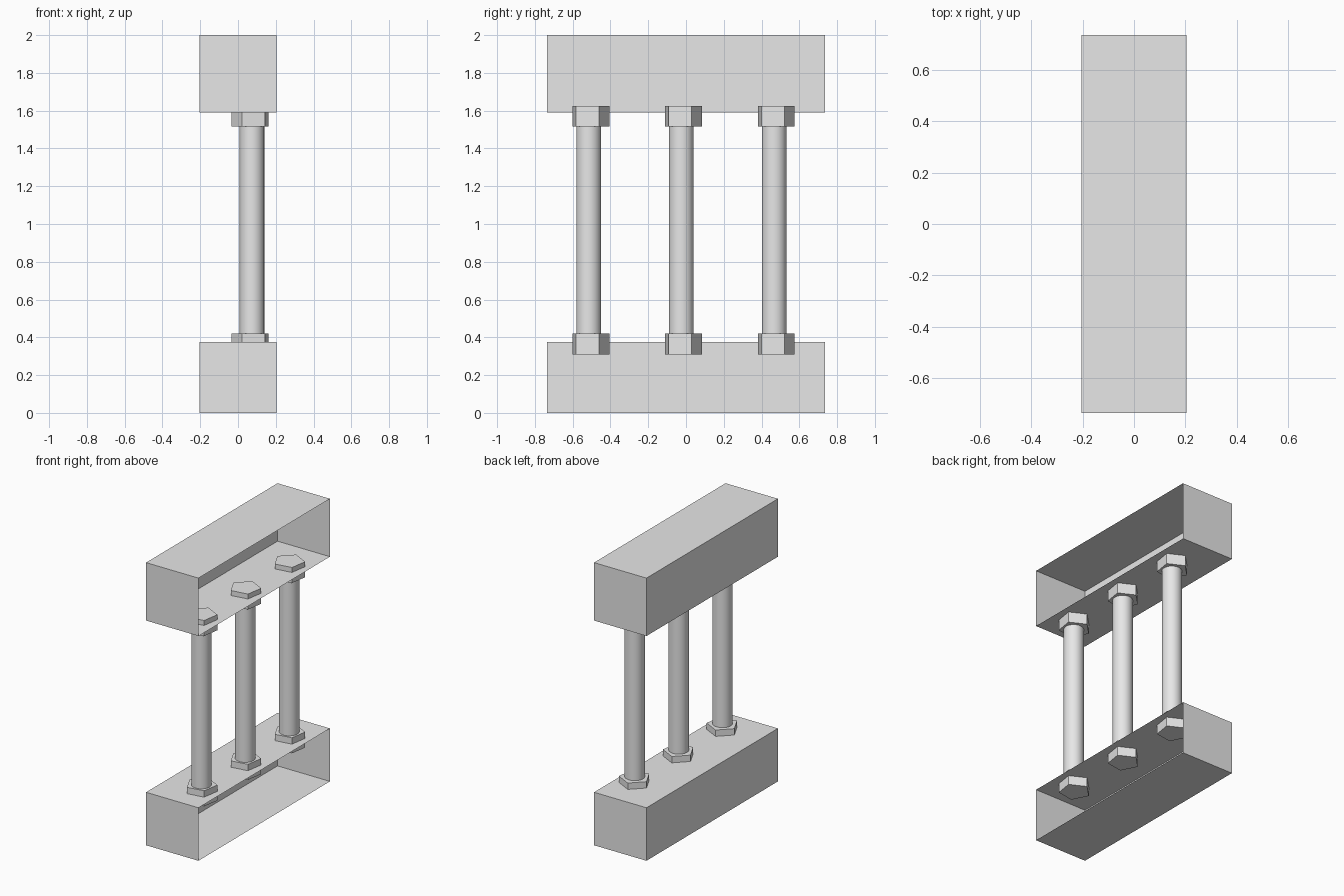
import bpy, bmesh
from math import radians

cube = bpy.data.objects.get("Cube")
if cube:
    bpy.data.objects.remove(cube, do_unlink=True)

grey = bpy.data.materials.new("plain_grey")
grey.use_nodes = True
grey.diffuse_color = (0.8, 0.8, 0.8, 1)
grey.node_tree.nodes["Principled BSDF"].inputs["Base Color"].default_value = (0.8, 0.8, 0.8, 1)

WIDTH, LENGTH = 0.41, 1.47
ROD_X, ROD_R = 0.074, 0.065
NUT_R, NUT_H = 0.104, 0.11


def open_box(name, z0, z1):
    """Thin sheet box with its +x side left open."""
    bpy.ops.mesh.primitive_cube_add(size=1, location=(0, 0, (z0 + z1) / 2))
    ob = bpy.context.object
    ob.name = name
    ob.scale = (WIDTH, LENGTH, z1 - z0)
    bpy.ops.object.transform_apply(location=False, rotation=False, scale=True)
    bm = bmesh.new()
    bm.from_mesh(ob.data)
    bm.normal_update()
    bmesh.ops.delete(bm, geom=[f for f in bm.faces if f.normal.x > 0.9], context='FACES_ONLY')
    bm.to_mesh(ob.data)
    bm.free()
    ob.data.materials.append(grey)


def prism(name, sides, radius, x, y, z0, z1, turn=0):
    """Upright capped prism; turn is the angle of its rotation about z."""
    bpy.ops.mesh.primitive_cylinder_add(
        vertices=sides, radius=radius, depth=z1 - z0,
        location=(x, y, (z0 + z1) / 2), rotation=(0, 0, radians(turn)))
    ob = bpy.context.object
    ob.name = name
    ob.data.materials.append(grey)
    return ob


# Base and top channels
open_box("lower_box", 0, 0.375)
open_box("upper_box", 1.59, 2)

# Three rods, each held by a five-sided nut at both ends
for label, y in zip(("front", "middle", "back"), (-0.515, -0.025, 0.467)):
    prism(label + "_rod", 32, ROD_R, ROD_X, y, 0.4, 1.53)
    bpy.ops.object.shade_smooth_by_angle(angle=radians(30))
    for end, z in (("lower", 0.31), ("upper", 1.515)):
        prism(f"{label}_{end}_nut", 5, NUT_R, ROD_X - 0.005, y + 0.006, z, z + NUT_H, turn=9)
